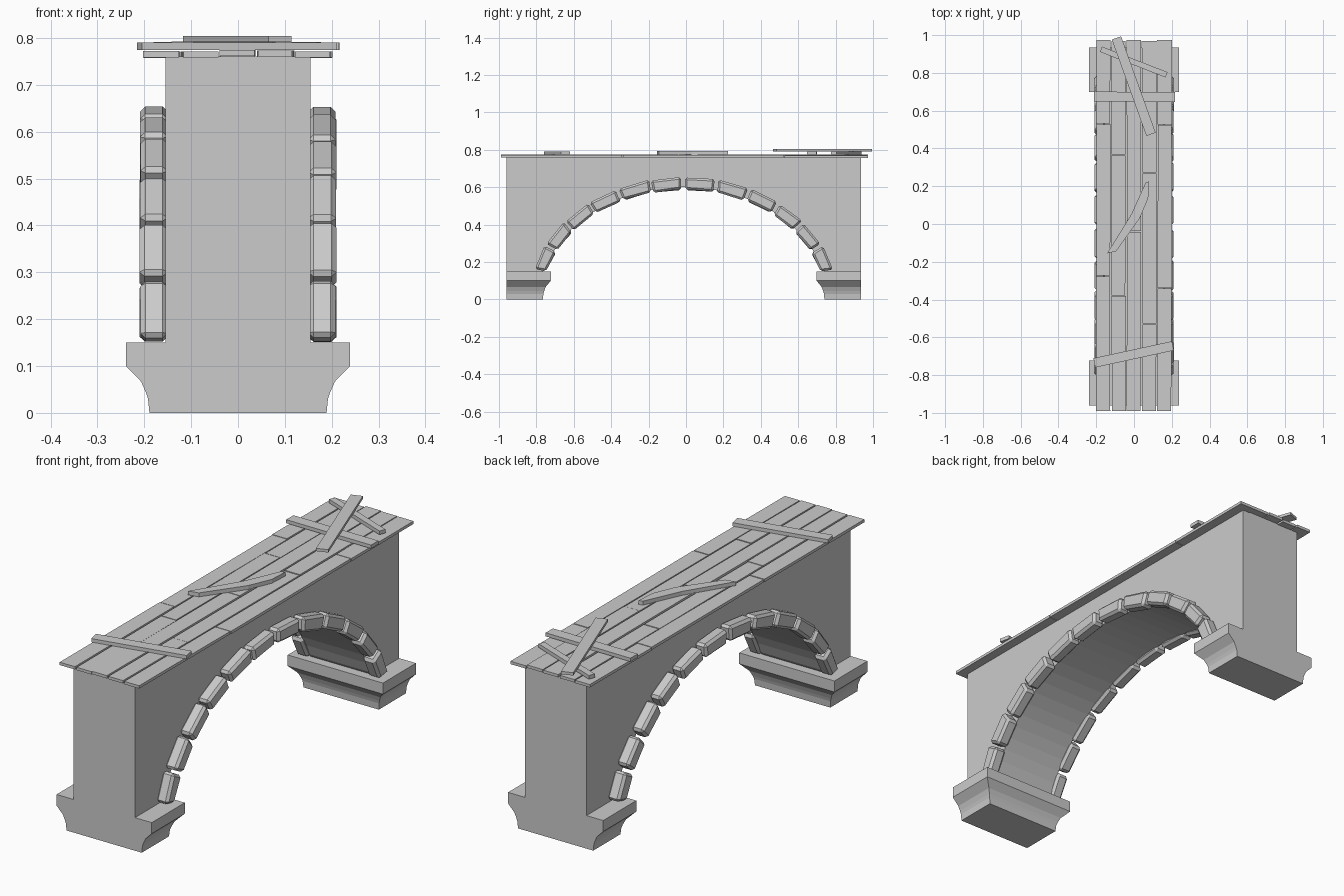
import bpy, bmesh, random
from math import sin, cos, atan2, hypot, radians, pi
from mathutils import Vector

if "Cube" in bpy.data.objects:
    bpy.data.objects.remove(bpy.data.objects["Cube"])

random.seed(4)
CY = -0.0125  # arch centre along the bridge


def make(name, verts, faces, bevel=0):
    mesh = bpy.data.meshes.new(name)
    bm = bmesh.new()
    vs = [bm.verts.new(v) for v in verts]
    for f in faces:
        bm.faces.new([vs[i] for i in f])
    bmesh.ops.recalc_face_normals(bm, faces=bm.faces)
    bm.to_mesh(mesh)
    bm.free()
    ob = bpy.data.objects.new(name, mesh)
    bpy.context.collection.objects.link(ob)
    if bevel:
        m = ob.modifiers.new("bevel", 'BEVEL')
        m.width = bevel
        m.segments = 1
    return ob


def loft(name, rings, bevel=0):
    """Closed solid through a list of equal-length rings."""
    n = len(rings[0])
    verts = [p for r in rings for p in r]
    faces = [list(range(n)), list(range(len(verts) - n, len(verts)))]
    for k in range(len(rings) - 1):
        for i in range(n):
            j = (i + 1) % n
            faces.append([k*n + i, k*n + j, (k+1)*n + j, (k+1)*n + i])
    return make(name, verts, faces, bevel)


def slab(name, outline, z0, z1, bevel=0):
    return loft(name, [[(x, y, z) for x, y in outline] for z in (z0, z1)], bevel)


# Wall with the arched opening
outline = [(-0.96, 0.76), (-0.96, 0.15)]
for i in range(33):
    t = radians(168.8 - i * 157.6 / 32)
    outline.append((CY + 0.768 * cos(t), 0.60 * sin(t) if 0 < i < 32 else 0.15))
outline += [(0.935, 0.15), (0.935, 0.76)]
loft("arch_wall", [[(x, y, z) for y, z in outline] for x in (-0.155, 0.155)])

# Moulded piers: flared on three sides, flat on the outer end
flare = [(0, 0), (0.003, 0.03), (0.008, 0.045), (0.018, 0.067), (0.05, 0.10), (0.05, 0.15)]
for name, s in (("front_pier", -1), ("back_pier", 1)):
    rings = []
    for d, z in flare:
        w, yo, yi = 0.189 + d, CY + s * 0.9475, CY + s * (0.7525 - d * 0.84)
        rings.append([(-w, yo, z), (w, yo, z), (w, yi, z), (-w, yi, z)])
    loft(name, rings)


# Arch stones on both faces
def arch_point(t, r):
    n = Vector((cos(t) / 0.79, sin(t) / 0.62)).normalized()
    return (CY + 0.79 * cos(t) + n.x * r, 0.62 * sin(t) + n.y * r)


for side in (-1, 1):
    for i in range(12):
        mid = radians(19.9 + 12.75 * i)
        ring = []
        for dt, r in ((-5.7, -0.033), (5.7, -0.033), (5.7, 0.033), (-5.7, 0.033)):
            t = mid + radians(dt + random.uniform(-.4, .4))
            ring.append(arch_point(t, r + random.uniform(-.004, .004)))
        loft("arch_stone", [[(side * x, y, max(z, 0.15)) for y, z in ring]
                            for x in (0.150, 0.210 + random.uniform(-.002, .001))], 0.011)

# Deck: five rows of boards broken at uneven joints
edges = [-0.203, -0.122, -0.041, 0.040, 0.121, 0.202]
joints = [[0.53, -0.275], [0.365, -0.38], [-0.04], [0.27, -0.53], [0.525, -0.34]]
for k, cuts in enumerate(joints):
    ys = [-0.992] + sorted(cuts) + [0.975 - 0.004 * (k % 2)]
    for y0, y1 in zip(ys, ys[1:]):
        j = [random.uniform(0, 0.006) for _ in range(4)]
        dz = random.uniform(-0.002, 0.002)
        a, b = edges[k], edges[k + 1]
        slab("deck_board", [(a + j[0], y0 + .002), (b - j[1], y0 + .002),
                            (b - j[2], y1 - .002), (a + j[3], y1 - .002)],
             0.759 + dz, 0.772 + dz)


# Loose planks lying across the deck
def loose(name, p, q, w, z0, z1):
    p, q = Vector(p), Vector(q)
    n = (q - p).normalized().orthogonal() * w / 2
    slab(name, [p + n, p - n, q - n, q + n], z0, z1)


loose("back_cross_plank", (-0.212, 0.675), (0.216, 0.672), 0.052, 0.774, 0.790)
loose("front_cross_plank", (-0.210, -0.735), (0.206, -0.645), 0.050, 0.774, 0.790)
loose("thin_loose_plank", (-0.175, 0.925), (0.172, 0.79), 0.030, 0.774, 0.791)
loose("long_loose_plank", (-0.093, 0.985), (0.090, 0.475), 0.052, 0.791, 0.804)
slab("broken_plank", [(-0.142, -0.155), (-0.095, -0.145), (0.030, 0.03), (0.075, 0.135),
                      (0.080, 0.225), (0.062, 0.22), (-0.015, 0.05)], 0.774, 0.792)
